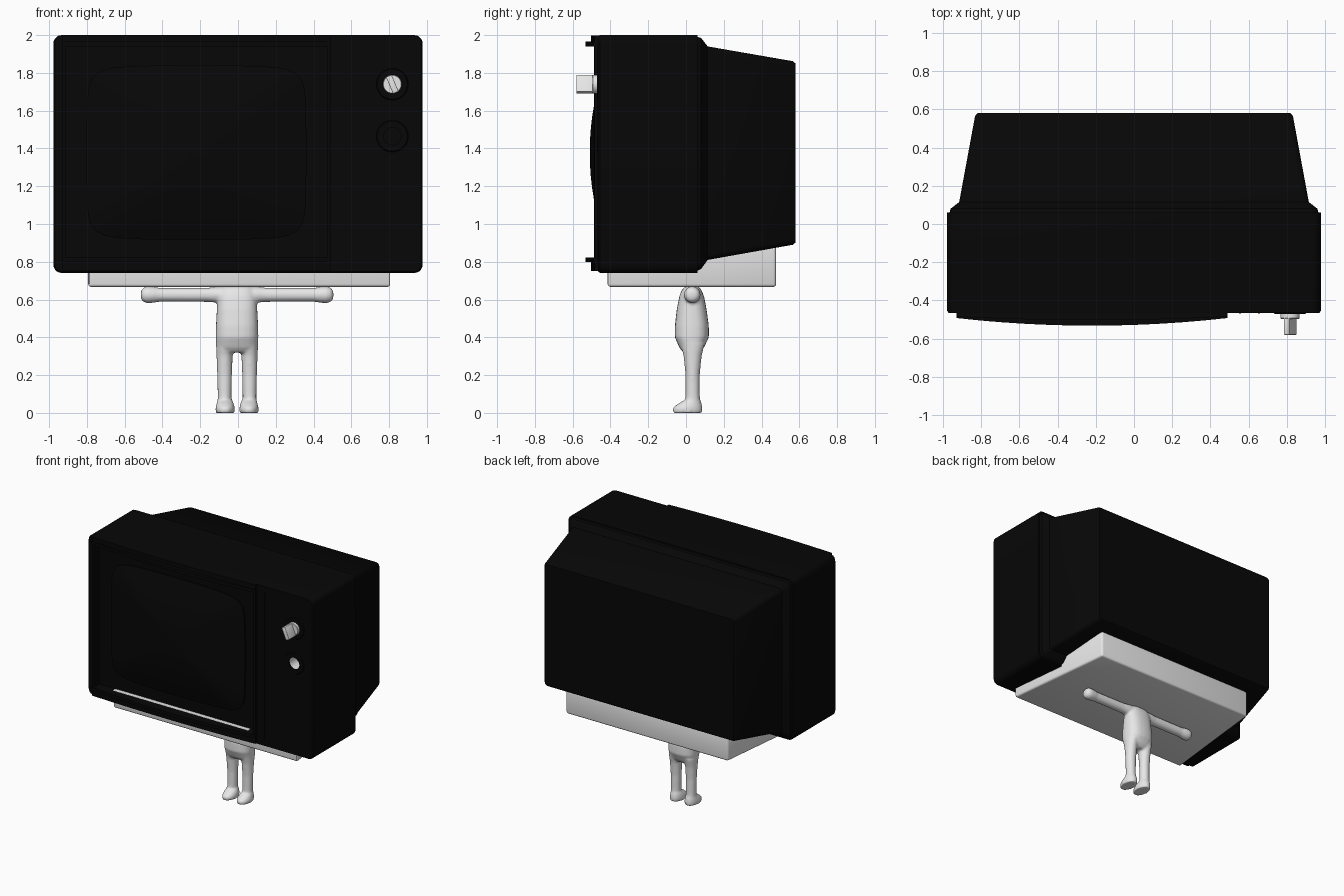
import bpy, bmesh, math
from mathutils import Matrix

if "Cube" in bpy.data.objects:
    bpy.data.objects.remove(bpy.data.objects["Cube"])


def material(name, value):
    m = bpy.data.materials.new(name)
    m.diffuse_color = (value, value, value, 1)
    m.use_nodes = True
    m.node_tree.nodes["Principled BSDF"].inputs["Base Color"].default_value = m.diffuse_color
    return m


BLACK = material("black plastic", 0.002)
LIGHT = material("light grey", 0.8)


def finish(name, bm, mat):
    bmesh.ops.recalc_face_normals(bm, faces=bm.faces[:])
    me = bpy.data.meshes.new(name)
    bm.to_mesh(me)
    bm.free()
    me.materials.append(mat)
    ob = bpy.data.objects.new(name, me)
    bpy.context.collection.objects.link(ob)
    return ob


def loft(bm, rings, closed=False):
    """Skin a list of equal point rings; capped unless the rings form a loop."""
    vs = [[bm.verts.new(p) for p in r] for r in rings]
    n = len(vs[0])
    pairs = list(zip(vs, vs[1:])) + ([(vs[-1], vs[0])] if closed else [])
    for a, b in pairs:
        for i in range(n):
            j = (i + 1) % n
            bm.faces.new((a[i], a[j], b[j], b[i]))
    if not closed:
        bm.faces.new(vs[0])
        bm.faces.new(vs[-1])


def rounded_rect(y, hx, z0, z1, r, seg=5):
    pts = []
    for k, (cx, cz) in enumerate(((hx - r, z1 - r), (r - hx, z1 - r), (r - hx, z0 + r), (hx - r, z0 + r))):
        for s in range(seg + 1):
            a = math.pi / 2 * (k + s / seg)
            pts.append((cx + r * math.cos(a), y, cz + r * math.sin(a)))
    return pts


def lathe(name, profile, x, z, mat, closed=False, n=32):
    """Revolve (radius, y) points about an axis parallel to y."""
    bm = bmesh.new()
    ang = [2 * math.pi * i / n for i in range(n)]
    loft(bm, [[(x + r * math.cos(a), y, z + r * math.sin(a)) for a in ang] for r, y in profile], closed)
    return finish(name, bm, mat)


def box(name, x0, x1, y0, y1, z0, z1, mat, bevel=0.0, back_inset=0.0):
    bm = bmesh.new()
    bmesh.ops.create_cube(bm, size=1)
    bm.transform(Matrix.Translation(((x0 + x1) / 2, (y0 + y1) / 2, (z0 + z1) / 2))
                 @ Matrix.Diagonal((x1 - x0, y1 - y0, z1 - z0, 1)))
    for v in bm.verts:
        if v.co.y > (y0 + y1) / 2:
            v.co.x -= math.copysign(back_inset, v.co.x - (x0 + x1) / 2)
    if bevel:
        bmesh.ops.bevel(bm, geom=bm.edges[:], offset=bevel, segments=3, profile=0.5, affect='EDGES')
    return finish(name, bm, mat)


def curved_slab(name, x0, x1, z0, z1, y_back, y_end, y_mid, mat, n=24):
    """Bar whose front bows outward in plan."""
    bm = bmesh.new()
    rings = []
    for i in range(n + 1):
        t = i / n
        x = x0 + (x1 - x0) * t
        y = y_end + (y_mid - y_end) * (1 - (2 * t - 1) ** 2)
        rings.append([(x, y_back, z0), (x, y, z0), (x, y, z1), (x, y_back, z1)])
    loft(bm, rings)
    return finish(name, bm, mat)


def carve(target, cutter):
    cutter.hide_render = True
    cutter.hide_viewport = True
    m = target.modifiers.new(cutter.name, 'BOOLEAN')
    m.operation = 'DIFFERENCE'
    m.solver = 'EXACT'
    m.object = cutter


# Cabinet: front shell, stepped shoulder and tapered back
bm = bmesh.new()
loft(bm, [rounded_rect(*s) for s in (
    (-0.465, 0.97, 0.748, 1.998, 0.04), (-0.455, 0.978, 0.741, 2.0, 0.045),
    (0.06, 0.978, 0.741, 2.0, 0.045), (0.06, 0.965, 0.752, 1.99, 0.045),
    (0.08, 0.96, 0.762, 1.985, 0.04), (0.115, 0.915, 0.81, 1.94, 0.03),
    (0.565, 0.832, 0.89, 1.862, 0.03), (0.58, 0.82, 0.902, 1.85, 0.02))])
cabinet = finish("cabinet", bm, BLACK)

# Screen surround with projecting lips, hollowed to a recess
surround = curved_slab("screen_surround", -0.93, 0.49, 0.752, 1.998, -0.45, -0.485, -0.503, BLACK)
for name, z in (("upper_lip", 1.953), ("lower_lip", 0.81)):
    curved_slab(name, -0.93, 0.49, z - 0.012, z + 0.012, -0.46, -0.492, -0.532, BLACK)
recess = box("recess_cutter", -0.912, 0.472, -0.7, -0.42, 0.822, 1.941, BLACK)
carve(cabinet, recess)
carve(surround, recess)
box("recess_floor_trim", -0.77, 0.405, -0.455, -0.42, 0.815, 0.823, LIGHT)


# Domed screen with gently bowed edges
def screen_outline(scale, y, n=96, p=9):
    pts = []
    for i in range(n):
        a = 2 * math.pi * i / n
        c, s = math.cos(a), math.sin(a)
        m = scale / (abs(c) ** p + abs(s) ** p) ** (1 / p)
        px, pz = c * m, s * m
        px, pz = px * (1 - 0.015 * pz * pz), pz * (1 - 0.035 * px * px)
        pts.append((-0.22 + 0.582 * px, y, 1.378 + 0.463 * pz))
    return pts


bm = bmesh.new()
loft(bm, [screen_outline(1.0, -0.41)] + [screen_outline(s, -0.432 - 0.078 * (1 - s * s))
                                         for s in (1.0, 0.85, 0.7, 0.55, 0.4, 0.25, 0.1)])
finish("screen", bm, BLACK)

# Control panel divider
for i, x in enumerate((0.555, 0.655)):
    box(f"panel_divider_{i + 1}", x - 0.005, x + 0.005, -0.468, -0.46, 0.8, 1.95, BLACK)

# Dials: the upper carries a grip, the lower is an open socket
KX, K1, K2 = 0.817, 1.74, 1.465
for name, z in (("upper_dial", K1), ("lower_dial", K2)):
    lathe(name, [(0.046, -0.46), (0.046, -0.472), (0.08, -0.472), (0.088, -0.46)], KX, z, BLACK, True)
carve(cabinet, lathe("socket_cutter", [(0.051, -0.5), (0.051, -0.37)], KX, K2, BLACK))
lathe("socket_liner", [(0.0465, -0.471), (0.052, -0.471), (0.052, -0.372), (0.0465, -0.372)], KX, K2, LIGHT, True)
lathe("knob_base", [(0.05, -0.46), (0.05, -0.492), (0.047, -0.496)], KX, K1, LIGHT)
grip = box("knob_grip", -0.016, 0.016, -0.58, -0.49, -0.048, 0.048, LIGHT, 0.003)
grip.location = (KX, 0, K1)
grip.rotation_euler = (0, -0.4, 0)

# Plinth under the cabinet, narrowing to the back
box("plinth", -0.795, 0.807, -0.415, 0.477, 0.667, 0.88, LIGHT, 0.015, back_inset=0.098)


# Figure holding the plinth: overlapping lofts fused into one smooth skin
def ellipses(bm, rows, axis='Z', n=24, power=1.0):
    rings = []
    for cx, cy, z, rx, ry in rows:
        ring = []
        for i in range(n):
            a = 2 * math.pi * i / n
            c, s = math.cos(a), math.sin(a)
            u = rx * math.copysign(abs(c) ** power, c)
            v = ry * math.copysign(abs(s) ** power, s)
            ring.append((cx + u, cy + v, z) if axis == 'Z' else (z, cx + u, cy + v))
        rings.append(ring)
    loft(bm, rings)


bm = bmesh.new()
ellipses(bm, [(0, 0.03, 0.32, 0.09, 0.045), (0, 0.03, 0.345, 0.108, 0.065), (0, 0.031, 0.4, 0.113, 0.09),
              (0, 0.031, 0.46, 0.112, 0.09), (0, 0.03, 0.55, 0.107, 0.079), (0, 0.03, 0.62, 0.103, 0.065),
              (0, 0.03, 0.655, 0.09, 0.05), (0, 0.03, 0.668, 0.07, 0.035)], power=0.8)
for s in (-1, 1):
    # Arm with rounded fist
    ellipses(bm, [(0.033, 0.625, s * x, r, r) for x, r in (
        (0, 0.045), (0.1, 0.043), (0.15, 0.038), (0.3, 0.037), (0.41, 0.037), (0.44, 0.042),
        (0.475, 0.045), (0.5, 0.036), (0.51, 0.018))], axis='X')
    # Leg
    ellipses(bm, [(s * 0.066, 0.035, z, rx, ry) for z, rx, ry in (
        (0.02, 0.036, 0.042), (0.1, 0.037, 0.038), (0.2, 0.039, 0.038), (0.3, 0.043, 0.048), (0.37, 0.046, 0.065))])
    # Foot
    ellipses(bm, [(s * 0.063, 0.008, 0, 0.05, 0.078), (s * 0.063, 0.008, 0.025, 0.051, 0.08),
                  (s * 0.063, 0.018, 0.045, 0.047, 0.066), (s * 0.064, 0.032, 0.065, 0.04, 0.046)])
figure = finish("figure", bm, LIGHT)
figure.location.x = -0.005
skin = figure.modifiers.new("fuse", 'REMESH')
skin.mode = 'VOXEL'
skin.voxel_size = 0.008
skin.use_smooth_shade = True
soft = figure.modifiers.new("soften", 'SMOOTH')
soft.factor = 0.5
soft.iterations = 7

# Smooth shading with crisp edges
for ob in bpy.context.scene.objects:
    ob.select_set(not ob.hide_render and ob != figure)
bpy.context.view_layer.objects.active = cabinet
bpy.ops.object.shade_smooth_by_angle(angle=math.radians(30))
